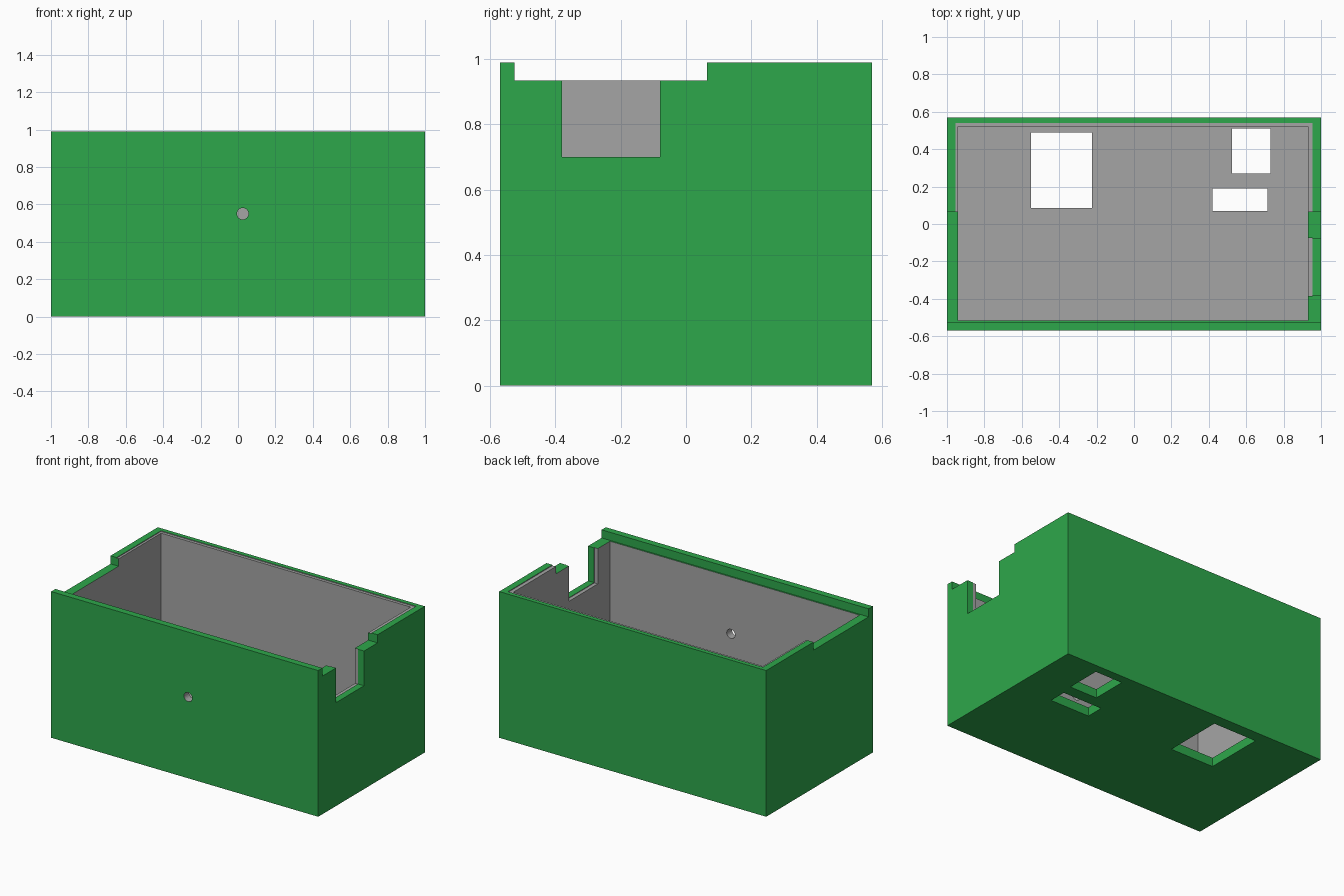
import bpy, bmesh

if "Cube" in bpy.data.objects:
    bpy.data.objects.remove(bpy.data.objects["Cube"])


def material(name, rgb):
    m = bpy.data.materials.new(name)
    m.diffuse_color = (*rgb, 1)
    m.use_nodes = True
    m.node_tree.nodes["Principled BSDF"].inputs["Base Color"].default_value = m.diffuse_color
    return m


green = material("green_plastic", (0.027, 0.386, 0.07))
grey = material("grey_inside", (0.376, 0.376, 0.376))


def box(name, x0, x1, y0, y1, z0, z1):
    bpy.ops.mesh.primitive_cube_add(
        size=1, location=((x0 + x1) / 2, (y0 + y1) / 2, (z0 + z1) / 2))
    ob = bpy.context.object
    ob.name = name
    ob.scale = (x1 - x0, y1 - y0, z1 - z0)
    bpy.ops.object.transform_apply(location=True, rotation=False, scale=True)
    return ob


# solid block that becomes the open case
case = box("case", -1, 1, -0.57, 0.57, 0, 0.99)

cutters = [
    box("cavity", -0.94, 0.93, -0.515, 0.52, 0.06, 1.2),
    # shallow step around the rear rim
    box("rim_step", -0.955, 0.955, 0, 0.54, 0.985, 1.2),
    # lid notch running across both side walls
    box("lid_notch", -1.2, 1.2, -0.525, 0.065, 0.935, 1.2),
    # connector opening in the right wall, slightly wider inside
    box("side_opening", 0.8, 1.2, -0.38, -0.08, 0.70, 1.1),
    box("side_opening_inner", 0.8, 0.955, -0.384, -0.076, 0.696, 1.1),
    # openings through the floor
    box("large_floor_hole", -0.55, -0.225, 0.085, 0.49, -0.2, 0.3),
    box("square_floor_hole", 0.525, 0.73, 0.27, 0.51, -0.2, 0.3),
    box("slot_floor_hole", 0.42, 0.715, 0.07, 0.19, -0.2, 0.3),
]

# round hole in the front wall
bpy.ops.mesh.primitive_cylinder_add(vertices=24, radius=0.031, depth=0.4,
                                    location=(0.025, -0.55, 0.55),
                                    rotation=(1.570796, 0, 0))
cutters.append(bpy.context.object)

bpy.context.view_layer.objects.active = case
for c in cutters:
    c.hide_render = True
    mod = case.modifiers.new(c.name, 'BOOLEAN')
    mod.operation = 'DIFFERENCE'
    mod.solver = 'EXACT'
    mod.object = c
    bpy.ops.object.modifier_apply(modifier=mod.name)
for c in cutters:
    bpy.data.objects.remove(c)

case.data.materials.clear()
case.data.materials.append(green)
case.data.materials.append(grey)

bm = bmesh.new()
bm.from_mesh(case.data)
# seam line of the base plate
bmesh.ops.bisect_plane(bm, geom=bm.verts[:] + bm.edges[:] + bm.faces[:],
                       plane_co=(0, 0, 0.042), plane_no=(0, 0, 1))
# grey inside, green outside, rim, notch and hole edges
for f in bm.faces:
    c = f.calc_center_median()
    inside = abs(c.x) < 0.957 and -0.56 < c.y < 0.545 and 0.055 < c.z < 0.988
    notch = c.y < 0.07 and c.z > 0.93
    f.material_index = 1 if inside and not notch else 0
    f.smooth = False
bm.to_mesh(case.data)
bm.free()
